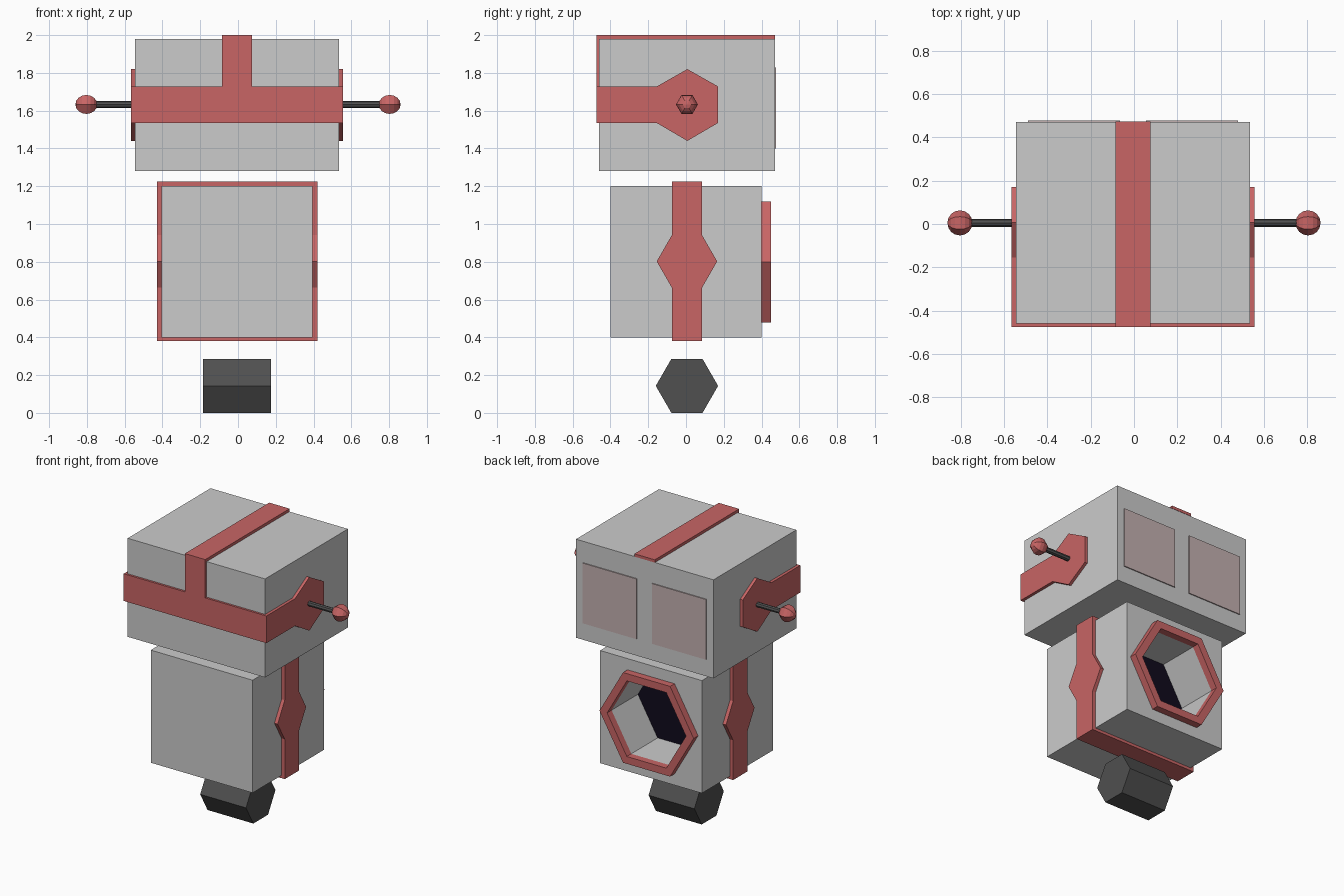
import bpy, bmesh
from math import cos, sin, pi, radians
from mathutils import Vector

if "Cube" in bpy.data.objects:
    bpy.data.objects.remove(bpy.data.objects["Cube"])

CX, CY = -0.005, 0.005   # small offset of the body's mid planes


def material(name, rgb):
    m = bpy.data.materials.new(name)
    m.diffuse_color = (*rgb, 1)
    m.use_nodes = True
    m.node_tree.nodes["Principled BSDF"].inputs["Base Color"].default_value = m.diffuse_color
    return m


RED = material("red_trim", (0.58, 0.13, 0.13))
DARK = material("dark_metal", (0.08, 0.08, 0.08))
GLASS = material("pale_panel", (0.55, 0.44, 0.44))
NIGHT = material("lens_black", (0.005, 0.003, 0.012))


def finish(name, bm, mat):
    bmesh.ops.recalc_face_normals(bm, faces=bm.faces)
    me = bpy.data.meshes.new(name)
    bm.to_mesh(me)
    bm.free()
    ob = bpy.data.objects.new(name, me)
    bpy.context.collection.objects.link(ob)
    if mat:
        me.materials.append(mat)
    return ob


def place(axis, p, d):
    """2D profile point plus depth: x -> (y, z) profile, y -> (x, z) profile."""
    return Vector((d, p[0], p[1])) if axis == "x" else Vector((p[0], d, p[1]))


def prism(name, pts, axis, a, b, mat=None):
    bm = bmesh.new()
    f = bm.faces.new([bm.verts.new(place(axis, p, a)) for p in pts])
    new = bmesh.ops.extrude_face_region(bm, geom=[f])["geom"]
    bmesh.ops.translate(bm, vec=place(axis, (0, 0), b - a),
                        verts=[v for v in new if isinstance(v, bmesh.types.BMVert)])
    return finish(name, bm, mat)


def box(name, x, y, z, mat=None):
    return prism(name, [(x[0], z[0]), (x[1], z[0]), (x[1], z[1]), (x[0], z[1])],
                 "y", y[0], y[1], mat)


def hexagon(u, v, r):
    return [(u + r * cos(i * pi / 3), v + r * sin(i * pi / 3)) for i in range(6)]


def ring(name, outer, inner, a, b, mat):
    bm = bmesh.new()
    loops = [[bm.verts.new(place("y", p, d)) for p in pts]
             for pts, d in ((outer, a), (outer, b), (inner, b), (inner, a))]
    n = len(outer)
    for k in range(4):
        p, q = loops[k], loops[(k + 1) % 4]
        for i in range(n):
            j = (i + 1) % n
            bm.faces.new((p[i], p[j], q[j], q[i]))
    return finish(name, bm, mat)


# foot roller
prism("foot_roller", hexagon(CY, 0.143, 0.165), "x", CX - 0.18, CX + 0.18, DARK)

# body with a hexagonal recess in the back
body = box("body", (CX - 0.4, CX + 0.4), (-0.4, 0.4), (0.4, 1.2))
cutter = prism("recess_cutter", hexagon(CX, 0.8, 0.31), "y", 0.1, 0.5)
cutter.hide_render = True
mod = body.modifiers.new("recess", "BOOLEAN")
mod.operation, mod.solver, mod.object = "DIFFERENCE", "EXACT", cutter
bpy.context.view_layer.objects.active = body
bpy.ops.object.modifier_apply(modifier=mod.name)
bpy.data.objects.remove(cutter)
prism("recess_floor", hexagon(CX, 0.8, 0.309), "y", 0.098, 0.105, NIGHT)
ring("recess_rim", hexagon(CX, 0.8, 0.37), hexagon(CX, 0.8, 0.31), 0.4, 0.45, RED)

# strap around the body, widening to a point on each side
right = [(0.08, 0.38), (0.08, 0.663), (0.16, 0.802), (0.08, 0.941), (0.08, 1.225)]
strap = [(CY + u, v) for u, v in right] + [(CY - u, v) for u, v in reversed(right)]
for s, side in ((-1, "left"), (1, "right")):
    prism("body_strap_" + side, strap, "x", CX + s * 0.4, CX + s * 0.425, RED)
for name, z in (("bottom", (0.38, 0.4)), ("top", (1.2, 1.225))):
    box("body_strap_" + name, (CX - 0.4, CX + 0.4), (CY - 0.08, CY + 0.08), z, RED)

# head
box("head", (CX - 0.54, CX + 0.54), (-0.46, 0.47), (1.28, 1.98))
for s, side in ((-1, "left"), (1, "right")):
    xs = sorted((CX + s * 0.06, CX + s * 0.485))
    box("back_panel_" + side, xs, (0.47, 0.477), (1.4, 1.828), GLASS)

# head bands: front, crown and hexagon-ended sides
box("head_band_front", (CX - 0.54, CX + 0.54), (-0.475, -0.46), (1.535, 1.728), RED)
box("crown_band_front", (CX - 0.08, CX + 0.08), (-0.475, -0.46), (1.728, 2.0), RED)
box("crown_band_top", (CX - 0.08, CX + 0.08), (-0.46, 0.472), (1.98, 2.0), RED)
side_band = [(-0.475, 1.535), (-0.155, 1.535), (0.007, 1.44), (0.17, 1.535),
             (0.17, 1.728), (0.007, 1.82), (-0.155, 1.728), (-0.475, 1.728)]

# side bands with antennas
for s, side in ((-1, "left"), (1, "right")):
    prism("head_band_" + side, side_band, "x", CX + s * 0.54, CX + s * 0.561, RED)
    rod = [(CY + 0.018 * cos(i * pi / 4), 1.633 + 0.018 * sin(i * pi / 4)) for i in range(8)]
    prism("antenna_rod_" + side, rod, "x", CX + s * 0.55, s * 0.79, DARK)
    bpy.ops.mesh.primitive_uv_sphere_add(segments=6, ring_count=8, radius=0.058,
                                         location=(s * 0.803, CY, 1.633),
                                         rotation=(0, radians(90), 0))
    ball = bpy.context.object
    ball.name = "antenna_ball_" + side
    ball.data.materials.append(RED)
